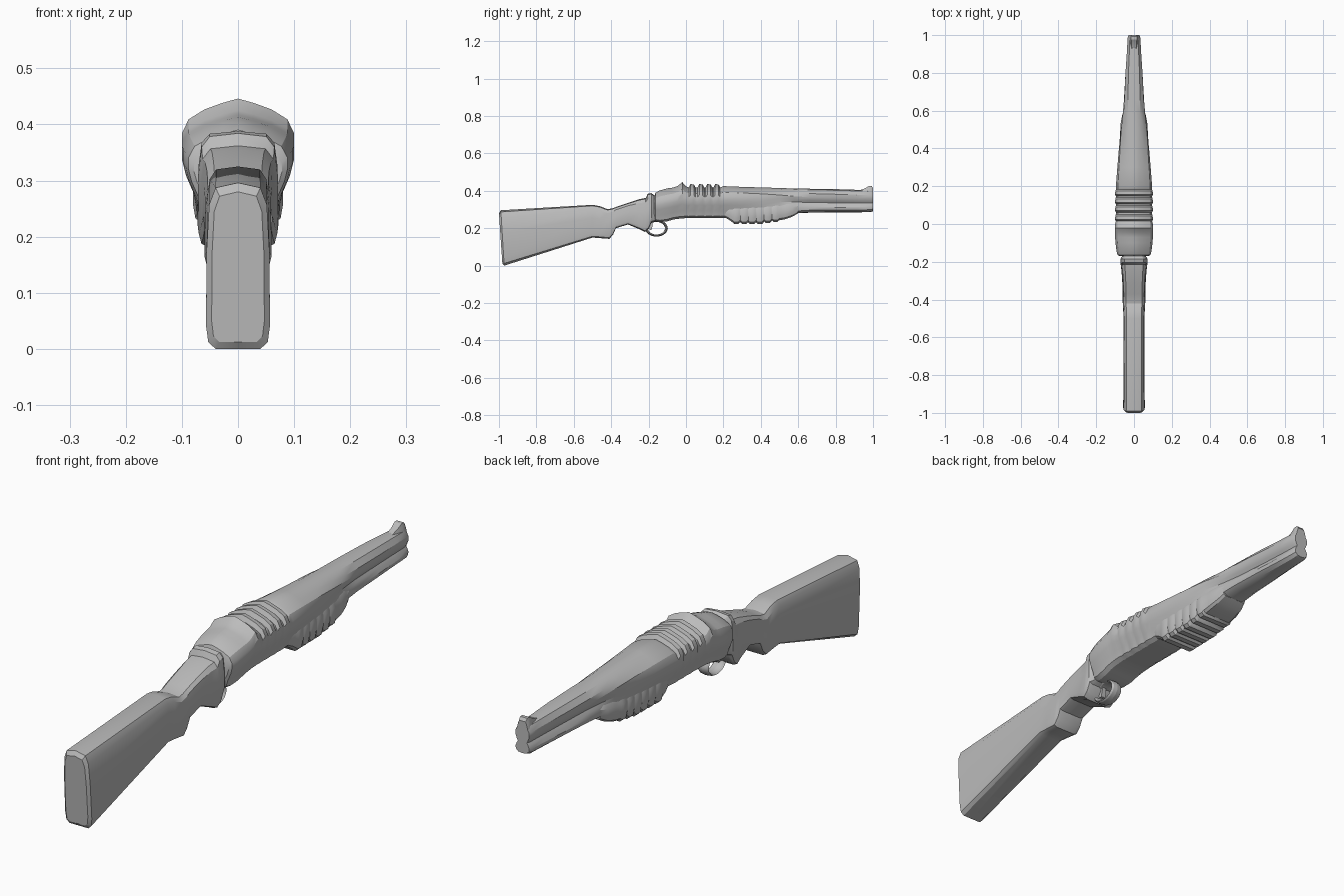
import bpy, bmesh, math

grey = bpy.data.materials.new("plain_grey")
grey.diffuse_color = (0.5, 0.5, 0.5, 1)


def finish(ob, angle=30):
    ob.data.materials.append(grey)
    bpy.ops.object.select_all(action='DESELECT')
    ob.select_set(True)
    bpy.context.view_layer.objects.active = ob
    bpy.ops.object.shade_smooth_by_angle(angle=math.radians(angle))


def loft(name, stations, angle=30):
    """stations: (y_bottom, z_bottom, y_top, z_top, half_width, half_profile)"""
    bm = bmesh.new()
    rings = []
    for yb, zb, yt, zt, w, prof in stations:
        full = prof + [(-u, v) for u, v in reversed(prof[1:-1])]
        rings.append([bm.verts.new((u * w, yb + (yt - yb) * v, zb + (zt - zb) * v))
                      for u, v in full])
    n = len(rings[0])
    for a, b in zip(rings, rings[1:]):
        for i in range(n):
            j = (i + 1) % n
            bm.faces.new((a[i], a[j], b[j], b[i]))
    bm.faces.new(rings[0])
    bm.faces.new(rings[-1])
    bmesh.ops.recalc_face_normals(bm, faces=bm.faces)
    me = bpy.data.meshes.new(name)
    bm.to_mesh(me)
    bm.free()
    ob = bpy.data.objects.new(name, me)
    bpy.context.collection.objects.link(ob)
    finish(ob, angle)
    return ob


def blend(p, q, t):
    return [(a + (c - a) * t, b + (d - b) * t) for (a, b), (c, d) in zip(p, q)]


# half cross-sections, from bottom centre to top centre
STOCK = [(0, 0), (.7, 0), (.93, .04), (1, .14), (.98, .6), (.9, .87), (.7, .97), (0, 1)]
BODY = [(0, 0), (.55, 0), (.72, .06), (.8, .22), (.94, .4), (1, .54),
        (1, .68), (.88, .81), (.6, .9), (.28, .96), (0, 1)]
BARREL = [(0, 0), (.6, .02), (.95, .11), (1, .22), (.82, .34), (.66, .41),
          (.82, .49), (1, .62), (1, .78), (.65, .95), (0, 1)]
GRIP = [(0, 0), (.8, 0), (.95, .1), (1, .3), (1, .7), (.8, 1), (0, 1)]

# butt stock, wrist and rear collar
loft("stock", [s + (STOCK,) for s in (
    (-.982, .012, -1, .28, .047),
    (-.972, 0, -.99, .296, .057),
    (-.5, .15, -.5, .325, .056),
    (-.46, .147, -.46, .318, .057),
    (-.41, .143, -.42, .302, .06),
    (-.39, .165, -.395, .306, .06),
    (-.375, .2, -.37, .315, .06),
    (-.31, .22, -.31, .335, .062),
    (-.25, .195, -.25, .355, .066),
    (-.22, .18, -.215, .362, .07),
    (-.2, .195, -.205, .384, .072),
    (-.185, .23, -.185, .388, .072),
    (-.17, .235, -.17, .375, .062),
    (-.14, .25, -.14, .375, .06))])

# receiver running into the barrel and magazine tube: y, bottom, top, width, blend
rows = [(-.17, .25, .37, .078, 0), (-.163, .237, .39, .088, 0), (-.14, .232, .402, .093, 0),
        (-.1, .237, .413, .098, 0), (-.07, .246, .417, .1, 0), (-.045, .25, .425, .1, 0),
        (-.02, .252, .446, .1, 0), (.0, .254, .424, .1, 0)]
for c in (.033, .08, .123, .165):  # raised ribs over the receiver
    rows += [(c - .018, .254, .418, .096, 0), (c - .009, .254, .436, .1, 0),
             (c + .009, .254, .434, .099, 0), (c + .018, .254, .418, .096, 0)]
rows += [(.2, .255, .425, .096, 0), (.3, .258, .421, .089, .05), (.4, .262, .418, .082, .15),
         (.5, .27, .415, .074, .35), (.58, .279, .412, .062, .65), (.66, .283, .411, .054, .85),
         (.8, .284, .409, .045, 1), (.92, .285, .405, .037, 1), (.985, .286, .403, .034, 1),
         (1.0, .291, .398, .029, 1)]
loft("receiver_and_barrel", [(y, zb, y, zt, w, blend(BODY, BARREL, t))
                             for y, zb, zt, w, t in rows])

# ribbed fore grip under the barrel
grip = [(.2, .262, .07), (.23, .245, .078)]
for i in range(6):
    y = .25 + i * .042
    drop = .222 + .012 * (max(0, i - 3) / 2)
    grip += [(y, drop + .008, .077 - i * .001), (y + .008, drop, .08 - i * .001),
             (y + .03, drop, .08 - i * .001), (y + .038, drop + .008, .077 - i * .001)]
grip += [(.53, .248, .071), (.57, .262, .064), (.6, .28, .055)]
loft("fore_grip", [(y, zb, y, .335, w, GRIP) for y, zb, w in grip])

# front sight
SIGHT = [(0, 0), (1, 0), (.8, .6), (.6, 1), (0, 1)]
loft("front_sight", [(y, .385, y, zt, w, SIGHT) for y, zt, w in (
    (.92, .4, .018), (.955, .412, .022), (.978, .426, .025), (.992, .426, .025), (1, .415, .023))])

# trigger guard loop
bpy.ops.mesh.primitive_torus_add(major_radius=.053, minor_radius=.0075, major_segments=28,
                                 minor_segments=8, location=(0, -.158, .2),
                                 rotation=(0, math.pi / 2, 0))
guard = bpy.context.object
guard.name = "trigger_guard"
guard.scale = (.74, 1, 3.2)
finish(guard)

# trigger
loft("trigger", [(y, zb, y, .245, .01, SIGHT) for y, zb in (
    (-.2, .2), (-.192, .19), (-.184, .192), (-.178, .215))])
